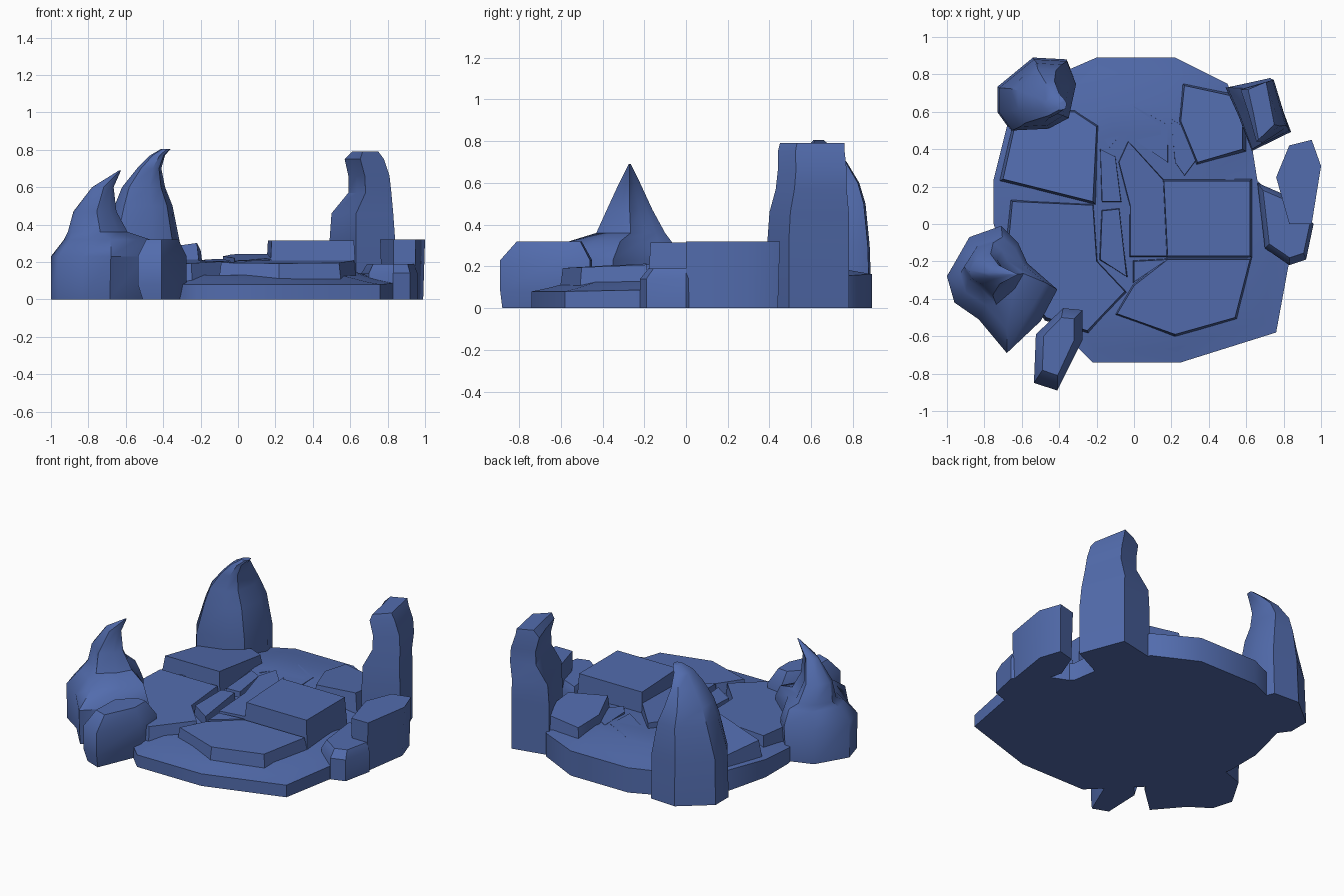
import bpy, bmesh

blue = bpy.data.materials.new("slate blue stone")
blue.diffuse_color = (0.085, 0.15, 0.42, 1)


def make(name, rings, angle=0.6):
    """Skin a stack of closed rings and cap both ends."""
    bm = bmesh.new()
    loops = [[bm.verts.new(p) for p in r] for r in rings]
    n = len(rings[0])
    for a, b in zip(loops, loops[1:]):
        for i in range(n):
            j = (i + 1) % n
            bm.faces.new((a[i], a[j], b[j], b[i]))
    bm.faces.new(loops[0])
    bm.faces.new(loops[-1])
    bmesh.ops.recalc_face_normals(bm, faces=bm.faces)
    me = bpy.data.meshes.new(name)
    bm.to_mesh(me)
    bm.free()
    me.materials.append(blue)
    ob = bpy.data.objects.new(name, me)
    bpy.context.collection.objects.link(ob)
    bpy.ops.object.select_all(action='DESELECT')
    ob.select_set(True)
    bpy.context.view_layer.objects.active = ob
    bpy.ops.object.shade_smooth_by_angle(angle=angle)


def bounds(pts):
    xs, ys = [p[0] for p in pts], [p[1] for p in pts]
    return ((min(xs) + max(xs)) / 2, (min(ys) + max(ys)) / 2,
            max(xs) - min(xs), max(ys) - min(ys))


def rock(name, pts, levels, angle=0.6):
    """Loft a footprint; each level is z, x min, x max, y min, y max."""
    cx, cy, w, d = bounds(pts)
    rings = []
    for z, x0, x1, y0, y1 in levels:
        rings.append([((x0 + x1) / 2 + (x - cx) * (x1 - x0) / w,
                       (y0 + y1) / 2 + (y - cy) * (y1 - y0) / d, z) for x, y in pts])
    make(name, rings, angle)


def slab(name, pts, h, gx=0, gy=0, flare=0.05):
    """Paving stone with a tilted flat top and flared sides."""
    cx, cy, w, d = bounds(pts)
    fx, fy = 1 + 2 * flare / w, 1 + 2 * flare / d
    top = [(x, y, h + gx * (x - cx) + gy * (y - cy)) for x, y in pts]
    low = [(cx + (x - cx) * fx, cy + (y - cy) * fy, 0.05) for x, y in pts]
    make(name, [low, top])


# Ground disc: rim low at the front, higher at the back
outline = [(-0.22, -0.74), (0.25, -0.74), (0.76, -0.58), (0.83, -0.2), (0.8, 0.1),
           (0.66, 0.23), (0.63, 0.42), (0.5, 0.75), (0.22, 0.89), (-0.2, 0.89),
           (-0.5, 0.76), (-0.68, 0.52), (-0.75, 0.24), (-0.75, 0.0),
           (-0.66, -0.3), (-0.3, -0.66)]


def disc_ring(s, rise):
    return [(x * s, y * s, 0 if rise is None else 0.08 + rise + max(0, 0.07 * (y + 0.3)))
            for x, y in outline]


make("ground_disc", [disc_ring(1, None), disc_ring(1, 0), disc_ring(0.9, 0.015),
                     disc_ring(0.72, 0.05), disc_ring(0.55, 0.05)], 0.8)

# Large paving slabs
slab("front_slab", [(-0.09, -0.48), (0.22, -0.59), (0.54, -0.5), (0.62, -0.19),
                    (0.18, -0.19), (0, -0.33)], 0.2, 0, 0.04, 0.02)
slab("right_slab", [(0.16, 0.23), (0.18, -0.17), (0.62, -0.17), (0.62, 0.23)],
     0.315, 0, 0, 0.015)
slab("middle_slab", [(-0.03, 0.44), (-0.08, 0.33), (-0.02, 0.1), (-0.02, -0.17),
                     (0.2, -0.17), (0.16, 0.23)], 0.23, 0.08, 0.06, 0.015)
slab("left_slab", [(-0.65, 0.12), (-0.22, 0.1), (-0.2, -0.2), (-0.05, -0.36),
                   (-0.25, -0.57), (-0.47, -0.5), (-0.68, -0.2)], 0.2, 0.03, 0.03, 0.02)
slab("back_left_slab", [(-0.7, 0.24), (-0.22, 0.12), (-0.2, 0.52), (-0.32, 0.6),
                        (-0.62, 0.6)], 0.25, 0.12, -0.1, 0.03)
slab("back_right_slab", [(0.27, 0.74), (0.5, 0.69), (0.58, 0.67), (0.58, 0.4),
                         (0.34, 0.33), (0.25, 0.55)], 0.26, -0.04, -0.1, 0.03)
slab("back_slab", [(-0.32, 0.62), (-0.2, 0.54), (0, 0.67), (0.2, 0.6),
                   (0.27, 0.74), (0.2, 0.82), (-0.2, 0.83)], 0.18, 0, -0.18, 0.03)

# Small filler stones in the gaps
fillers = [
    [(-0.17, 0.47), (-0.1, 0.53), (-0.07, 0.48), (-0.13, 0.41)],
    [(-0.08, 0.55), (0, 0.63), (0.18, 0.53), (0.18, 0.33), (0.03, 0.43)],
    [(-0.18, 0.4), (-0.1, 0.36), (-0.07, 0.12), (-0.17, 0.12)],
    [(0.2, 0.56), (0.25, 0.53), (0.33, 0.34), (0.27, 0.26), (0.22, 0.33)],
    [(-0.17, 0.07), (-0.08, 0.08), (-0.04, -0.28), (-0.18, -0.19)],
    [(0, -0.2), (0.18, -0.19), (0, -0.31)]]
for i, pts in enumerate(fillers):
    slab(f"filler_stone_{i + 1}", pts, 0.21, 0.02, 0.03, 0.012)

# Curved horn rocks
rock("back_left_horn", [(-0.73, 0.6), (-0.66, 0.5), (-0.46, 0.51), (-0.35, 0.57),
                        (-0.31, 0.76), (-0.36, 0.89), (-0.54, 0.9), (-0.73, 0.74)],
     [(0, -0.73, -0.31, 0.5, 0.89), (0.3, -0.72, -0.31, 0.5, 0.88),
      (0.5, -0.66, -0.35, 0.52, 0.86), (0.6, -0.62, -0.39, 0.54, 0.83),
      (0.7, -0.54, -0.41, 0.56, 0.77), (0.77, -0.47, -0.39, 0.58, 0.7),
      (0.805, -0.41, -0.36, 0.61, 0.66)], 0.7)
rock("left_horn", [(-1, -0.28), (-0.96, -0.42), (-0.83, -0.51), (-0.68, -0.69),
                   (-0.5, -0.52), (-0.41, -0.35), (-0.57, -0.21), (-0.62, -0.1),
                   (-0.71, -0.01), (-0.88, -0.07)],
     [(0, -1, -0.42, -0.67, -0.02), (0.23, -1, -0.41, -0.69, -0.01),
      (0.32, -0.93, -0.47, -0.56, -0.07), (0.36, -0.91, -0.59, -0.43, -0.1),
      (0.47, -0.88, -0.65, -0.38, -0.16), (0.6, -0.78, -0.665, -0.32, -0.22),
      (0.69, -0.635, -0.625, -0.275, -0.265)], 0.8)
rock("back_right_horn", [(0.49, 0.73), (0.56, 0.58), (0.63, 0.4), (0.84, 0.5),
                         (0.73, 0.78)],
     [(0, 0.49, 0.84, 0.39, 0.78), (0.32, 0.49, 0.84, 0.39, 0.78),
      (0.46, 0.5, 0.83, 0.4, 0.78), (0.57, 0.59, 0.82, 0.43, 0.77),
      (0.66, 0.59, 0.81, 0.44, 0.77), (0.75, 0.57, 0.78, 0.44, 0.76),
      (0.79, 0.61, 0.75, 0.45, 0.76)])

# Low boulders around the rim
rock("front_left_boulder", [(-0.53, -0.85), (-0.41, -0.89), (-0.28, -0.62),
                            (-0.28, -0.46), (-0.38, -0.45), (-0.52, -0.59)],
     [(0, -0.51, -0.3, -0.88, -0.46), (0.08, -0.535, -0.275, -0.89, -0.45),
      (0.23, -0.535, -0.275, -0.89, -0.45), (0.32, -0.49, -0.32, -0.81, -0.5)], 0.8)
rock("right_boulder", [(0.83, 0.42), (0.76, 0.25), (0.83, 0.0), (0.95, 0.0),
                       (1.0, 0.31), (0.95, 0.45)],
     [(0.0, 0.77, 0.99, 0, 0.44), (0.32, 0.76, 1.0, 0, 0.45)])
rock("front_right_boulder", [(0.66, 0.22), (0.7, -0.13), (0.83, -0.22),
                             (0.92, -0.19), (0.96, 0.0), (0.82, 0.15)],
     [(0, 0.66, 0.96, -0.22, 0.22), (0.14, 0.66, 0.96, -0.22, 0.22),
      (0.19, 0.69, 0.94, -0.18, 0.18)])
